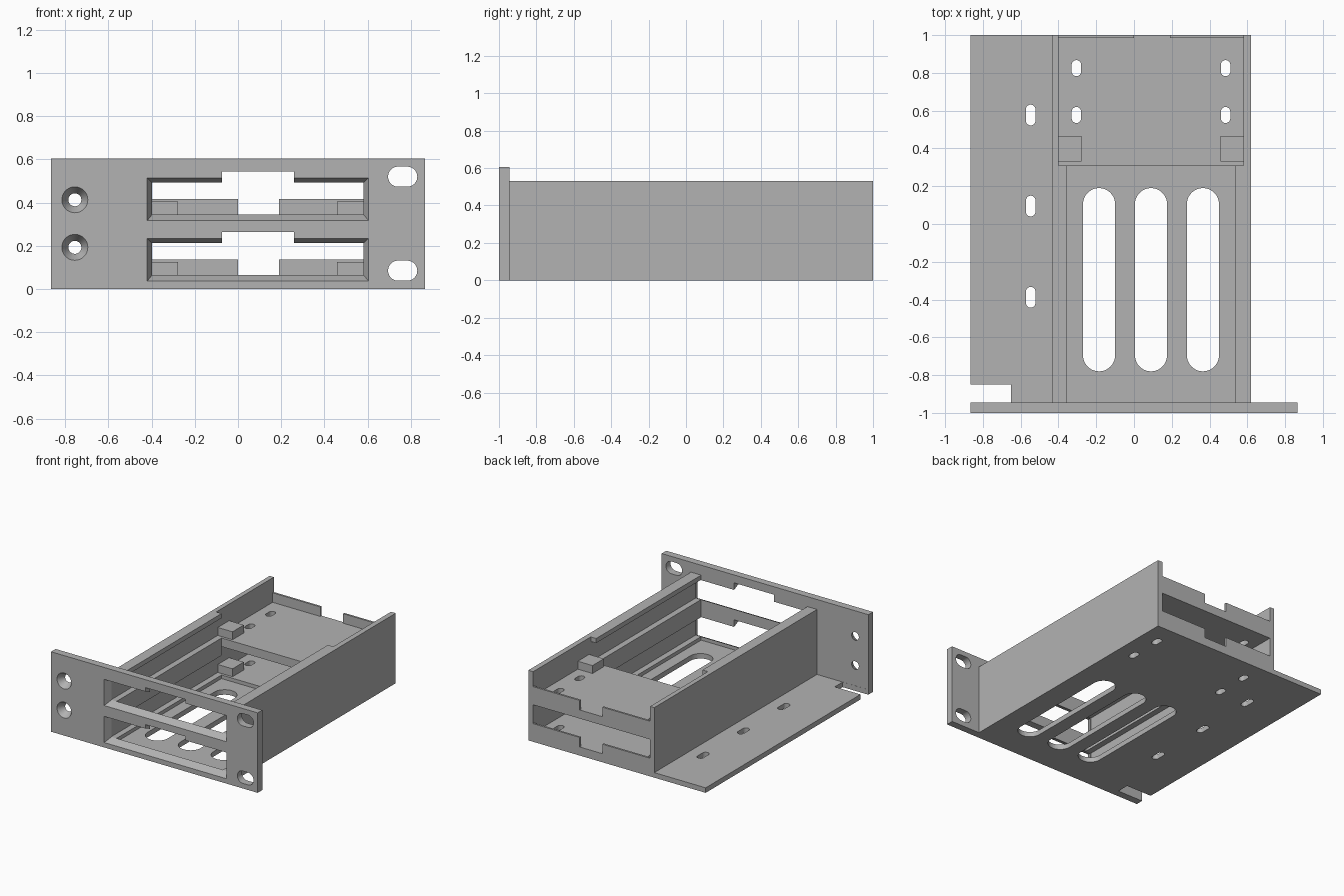
import bpy, bmesh, math
from mathutils import Vector

if "Cube" in bpy.data.objects:
    bpy.data.objects.remove(bpy.data.objects["Cube"], do_unlink=True)

GREY = (0.45, 0.45, 0.45, 1)
mat = bpy.data.materials.new("plain grey")
mat.use_nodes = True
mat.diffuse_color = GREY
mat.node_tree.nodes["Principled BSDF"].inputs["Base Color"].default_value = GREY


def loft(name, start, end):
    """Closed solid between two matching loops of points."""
    bm = bmesh.new()
    a = [bm.verts.new(p) for p in start]
    b = [bm.verts.new(p) for p in end]
    bm.faces.new(a)
    bm.faces.new(b)
    for i in range(len(a)):
        j = (i + 1) % len(a)
        bm.faces.new((a[i], a[j], b[j], b[i]))
    bmesh.ops.recalc_face_normals(bm, faces=bm.faces)
    mesh = bpy.data.meshes.new(name)
    bm.to_mesh(mesh)
    bm.free()
    mesh.materials.append(mat)
    obj = bpy.data.objects.new(name, mesh)
    bpy.context.collection.objects.link(obj)
    return obj


def box(name, x, y, z):
    def rect(h):
        return [(x[0], y[0], h), (x[1], y[0], h), (x[1], y[1], h), (x[0], y[1], h)]
    return loft(name, rect(z[0]), rect(z[1]))


def stadium(u, v, width, height, n=12):
    """Rounded slot outline centred at u, v."""
    r = min(width, height) / 2
    du, dv = width / 2 - r, height / 2 - r
    pts = []
    for k in range(4):
        su, sv = (1, -1, -1, 1)[k], (1, 1, -1, -1)[k]
        for i in range(n + 1):
            a = (k + i / n) * math.pi / 2
            p = Vector((u + su * du + r * math.cos(a), v + sv * dv + r * math.sin(a)))
            if not pts or (p - pts[-1]).length > 1e-5:
                pts.append(p)
    if (pts[0] - pts[-1]).length < 1e-5:
        pts.pop()
    return pts


def floor_slot(x, y, width, length, z=(-0.1, 0.6)):
    o = stadium(x, y, width, length)
    return loft("cutter", [(p.x, p.y, z[0]) for p in o], [(p.x, p.y, z[1]) for p in o])


def panel_hole(front, back, y=(-1, -0.945)):
    """Hole through the front panel, tapering from one outline to another."""
    def at(t):
        return [(f[0] + (b[0] - f[0]) * t, y[0] + (y[1] - y[0]) * t,
                 f[1] + (b[1] - f[1]) * t) for f, b in zip(front, back)]
    return loft("cutter", at(-0.1), at(1.1))


def cut(obj, cutters):
    for c in cutters:
        m = obj.modifiers.new("cut", "BOOLEAN")
        m.operation, m.solver, m.object = "DIFFERENCE", "EXACT", c
    deps = bpy.context.evaluated_depsgraph_get()
    mesh = bpy.data.meshes.new_from_object(obj.evaluated_get(deps))
    obj.modifiers.clear()
    obj.data = mesh
    for c in cutters:
        bpy.data.objects.remove(c, do_unlink=True)


def corners(x0, x1, z0, z1):
    return [(x0, z0), (x1, z0), (x1, z1), (x0, z1)]


LEVELS = (0, 0.28)             # height of each bay
IN_L, IN_R = -0.40, 0.58       # inner wall faces
FRONT, SHELF, BACK = -0.945, 0.31, 1.0

# Front panel with bay openings, mounting slots and countersunk holes
panel = box("front_panel", (-0.865, 0.865), (-1, FRONT), (0, 0.605))
holes = []
for z in LEVELS:
    holes.append(panel_hole(corners(-0.42, 0.605, z + 0.037, z + 0.235),
                            corners(-0.397, 0.58, z + 0.065, z + 0.212)))
    holes.append(box("cutter", (-0.075, 0.26), (-1.1, -0.9), (z + 0.15, z + 0.265)))
for z in (0.085, 0.52):
    o = stadium(0.762, z, 0.135, 0.093)
    holes.append(panel_hole(o, o))
for z in (0.193, 0.413):
    holes.append(panel_hole(stadium(-0.755, z, 0.12, 0.12), stadium(-0.755, z, 0.06, 0.06)))
cut(panel, holes)

# Base plate with corner notch, vents and fixing slots
base = box("base_plate", (-0.865, 0.62), (FRONT, BACK), (0, 0.038))
holes = [box("cutter", (-0.9, -0.65), (-0.944, -0.85), (-0.1, 0.1))]
holes += [floor_slot(x, -0.295, 0.17, 0.97) for x in (-0.185, 0.09, 0.365)]
holes += [floor_slot(-0.547, y, 0.05, 0.11) for y in (0.577, 0.095, -0.388)]
holes += [floor_slot(x, y, 0.05, 0.085) for x in (-0.305, 0.485) for y in (0.825, 0.577)]
cut(base, holes)

# Side walls
box("right_wall", (-0.435, IN_L), (FRONT, BACK), (0, 0.53))
box("left_wall", (IN_R, 0.62), (FRONT, BACK), (0, 0.53))

# Guide rails along the front half of both walls
for i, z in enumerate(((0.038, 0.065), (0.212, 0.345), (0.495, 0.53))):
    box(f"right_rail_{i}", (IN_L, -0.355), (FRONT, SHELF), z)
    box(f"left_rail_{i}", (0.535, IN_R), (FRONT, SHELF), z)

# Rear shelves with stop blocks and back lips
for i, z in enumerate(LEVELS):
    top = z + 0.065
    shelf = box(f"shelf_{i}", (IN_L, IN_R), (SHELF, BACK), (z if i else 0.038, top))
    cut(shelf, [floor_slot(x, y, 0.05, 0.085)
                for x in (-0.305, 0.485) for y in (0.825, 0.577)])
    for side, block, lip in (("right", (IN_L, -0.277), (IN_L, 0)),
                             ("left", (0.457, IN_R), (0.19, IN_R))):
        box(f"{side}_stop_block_{i}", block, (0.33, 0.465), (top, top + 0.06))
        box(f"{side}_back_lip_{i}", lip, (0.985, BACK), (top, top + 0.072))
